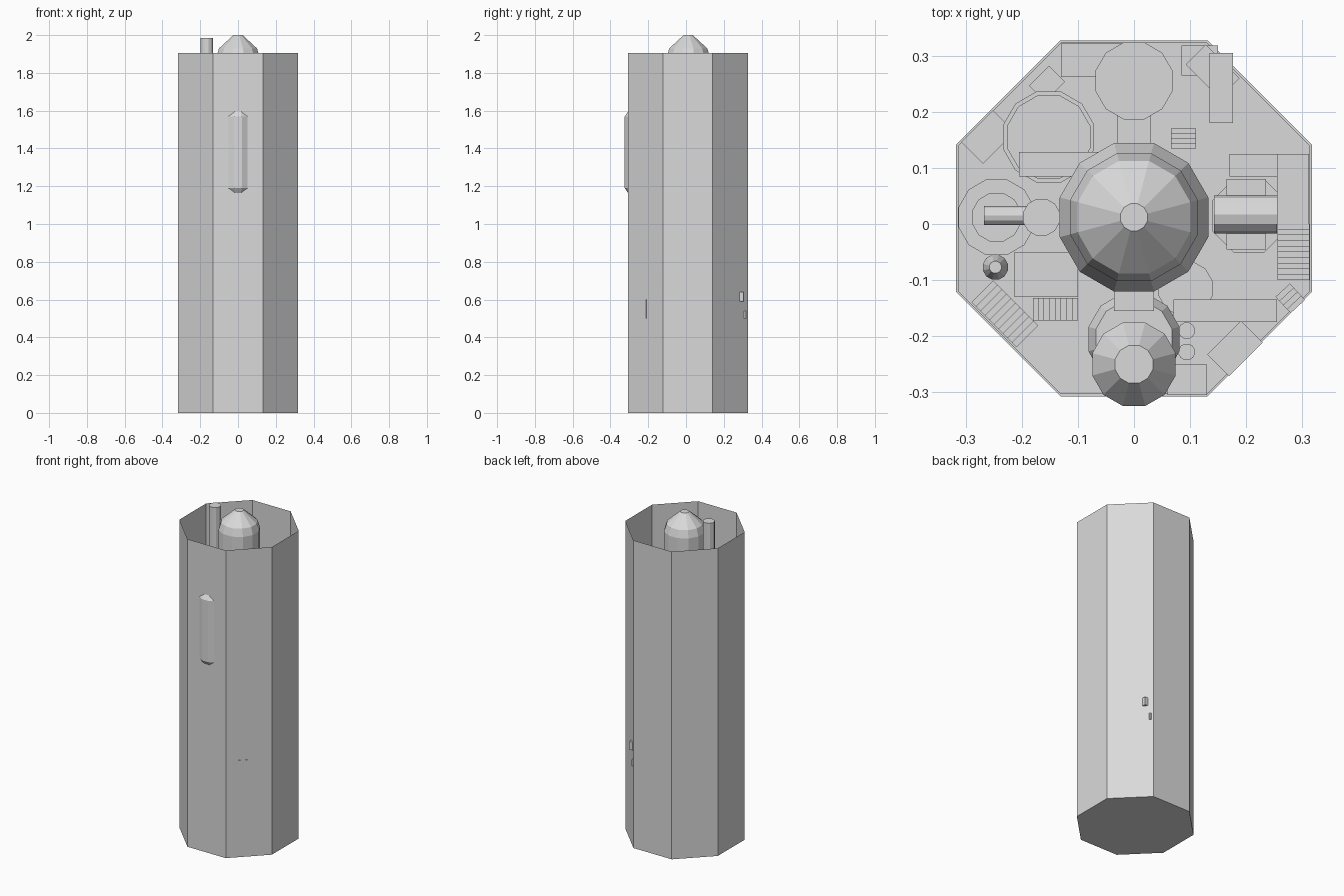
import bpy, bmesh, math
from mathutils import Matrix

if "Cube" in bpy.data.objects:
    bpy.data.objects.remove(bpy.data.objects["Cube"])

grey = bpy.data.materials.new("plain grey")
grey.diffuse_color = (0.7, 0.7, 0.7, 1)
grey.use_nodes = True
grey.node_tree.nodes["Principled BSDF"].inputs["Base Color"].default_value = grey.diffuse_color


def finish(bm, name):
    me = bpy.data.meshes.new(name)
    bmesh.ops.recalc_face_normals(bm, faces=bm.faces)
    bm.to_mesh(me)
    bm.free()
    me.materials.append(grey)
    ob = bpy.data.objects.new(name, me)
    bpy.context.collection.objects.link(ob)
    return ob


def lathe(name, x, y, profile, sides=12, cap_top=True):
    """Faceted turned solid from (radius, z) pairs, bottom to top."""
    bm = bmesh.new()
    rings = []
    for r, z in profile:
        ring = []
        for i in range(sides):
            a = 2 * math.pi * (i + 0.5) / sides
            ring.append(bm.verts.new((x + r * math.cos(a), y + r * math.sin(a), z)))
        rings.append(ring)
    for lo, hi in zip(rings, rings[1:]):
        for i in range(sides):
            j = (i + 1) % sides
            bm.faces.new((lo[i], lo[j], hi[j], hi[i]))
    bm.faces.new(rings[0][::-1])
    if cap_top:
        bm.faces.new(rings[-1])
    return finish(bm, name)


def box(name, x0, x1, y0, y1, z0, z1, turn=0):
    bm = bmesh.new()
    bmesh.ops.create_cube(bm, size=1)
    m = (Matrix.Translation(((x0 + x1) / 2, (y0 + y1) / 2, (z0 + z1) / 2))
         @ Matrix.Rotation(math.radians(turn), 4, 'Z')
         @ Matrix.Diagonal((x1 - x0, y1 - y0, z1 - z0, 1)))
    bm.transform(m)
    return finish(bm, name)


def rod(name, x0, x1, y, z, r, sides=12):
    bm = bmesh.new()
    bmesh.ops.create_cone(bm, cap_ends=True, segments=sides, radius1=r, radius2=r, depth=x1 - x0)
    bm.transform(Matrix.Translation(((x0 + x1) / 2, y, z)) @ Matrix.Rotation(math.pi / 2, 4, 'Y'))
    return finish(bm, name)


def stairs(name, start, end, width, z0, z1, steps):
    """Row of treads climbing from start to end."""
    dx, dy = end[0] - start[0], end[1] - start[1]
    length = math.hypot(dx, dy)
    rot = Matrix.Rotation(math.atan2(dy, dx), 4, 'Z')
    bm = bmesh.new()
    rise = (z1 - z0) / steps
    for i in range(steps):
        t = (i + 0.5) / steps
        m = (Matrix.Translation((start[0] + dx * t, start[1] + dy * t, z0 + rise * (i + 0.5)))
             @ rot @ Matrix.Diagonal((length / steps, width, rise, 1)))
        bmesh.ops.create_cube(bm, size=1, matrix=m)
    return finish(bm, name)


# Octagonal shaft, open at the top, with the deck inside
CY = 0.01
R8 = 0.317 / math.cos(math.pi / 8)
lathe("shaft_wall", 0, CY, [(R8, 0), (R8, 1.905)], 8, cap_top=False)
FLOOR = 0.5
lathe("deck", 0, CY, [(R8 - 0.004, FLOOR - 0.02), (R8 - 0.004, FLOOR)], 8)

# Central vessel with faceted nose
lathe("central_vessel", 0, 0.012,
      [(0.137, FLOOR), (0.137, 1.55), (0.118, 1.6), (0.118, 1.885),
       (0.104, 1.93), (0.025, 2.0)])

# Front tank that breaks through the wall, and its base
lathe("front_tank", 0, -0.25,
      [(0.035, 1.13), (0.077, 1.19), (0.077, 1.57), (0.035, 1.63)])
lathe("front_tank_base", 0, -0.205, [(0.084, FLOOR), (0.084, 1.0), (0.07, 1.03)])
box("front_bracket", -0.036, 0.036, -0.155, -0.1, 1.33, 1.43)

# Remaining side vessels and their links
lathe("back_tank", 0, 0.255, [(0.071, FLOOR), (0.071, 1.0)])
box("back_link", -0.03, 0.03, 0.13, 0.2, 0.9, 0.98)
lathe("left_tank", -0.245, 0.012, [(0.07, FLOOR), (0.07, 0.7), (0.045, 0.7), (0.045, 0.75)])
lathe("right_base", 0.205, 0.015, [(0.071, FLOOR), (0.071, 0.58)], 8)
lathe("open_tank", -0.152, 0.155, [(0.084, FLOOR), (0.084, 0.72), (0.076, 0.72), (0.076, 0.7)])
lathe("small_tank", 0.092, -0.115, [(0.05, FLOOR), (0.05, 0.64)])

# Chimney pipe with a horizontal feed
lathe("chimney", -0.165, 0.012, [(0.034, FLOOR), (0.034, 1.985)])
rod("feed_pipe", -0.267, -0.165, 0.015, 0.8, 0.017)

# Machine on the right base
rod("machine_drum", 0.143, 0.255, 0.017, 0.64, 0.034)
box("machine_block", 0.165, 0.235, -0.045, 0.08, 0.56, 0.64)

# Walkways
box("right_walkway", 0.255, 0.312, 0.0, 0.125, 0.68, 0.7)
box("front_walkway", 0.07, 0.255, -0.175, -0.135, 0.66, 0.68)
box("left_walkway", -0.205, -0.01, 0.085, 0.128, 0.78, 0.8)
box("back_walkway", -0.13, 0.0, 0.262, 0.322, 0.68, 0.7)
box("front_platform", 0.06, 0.13, -0.305, -0.25, 0.5, 0.56)
box("left_platform", -0.213, -0.1, -0.13, -0.05, 0.5, 0.57)
box("right_shelf", 0.17, 0.255, 0.085, 0.125, 0.5, 0.62)

# Flights of steps
stairs("right_steps", (0.284, -0.1), (0.284, 0.0), 0.057, 0.6, 0.7, 10)
stairs("corner_steps", (0.265, -0.118), (0.292, -0.147), 0.035, 0.67, 0.71, 4)
stairs("left_steps", (-0.19, -0.2), (-0.27, -0.12), 0.055, 0.5, 0.62, 10)
stairs("front_steps", (-0.1, -0.152), (-0.18, -0.152), 0.04, 0.5, 0.57, 8)
stairs("back_steps", (0.088, 0.135), (0.088, 0.17), 0.045, 0.5, 0.54, 4)

# Corner crates
for i, (x, y, w, d, turn) in enumerate([
        (-0.26, 0.155, 0.08, 0.055, 45), (-0.155, 0.25, 0.05, 0.04, 45),
        (0.14, 0.272, 0.085, 0.05, -45), (0.18, -0.222, 0.085, 0.055, 45)]):
    box(f"corner_crate_{i + 1}", x - w / 2, x + w / 2, y - d / 2, y + d / 2, 0.5, 0.6, turn)
box("back_crate", 0.135, 0.176, 0.18, 0.305, 0.59, 0.64)
box("back_crate_foot", 0.085, 0.15, 0.265, 0.318, 0.5, 0.54)

# Small bottles
lathe("left_bottle", -0.247, -0.077, [(0.023, FLOOR), (0.023, 0.58), (0.011, 0.62)])
for i, y in enumerate((-0.19, -0.228)):
    lathe(f"small_pipe_{i + 1}", 0.094, y, [(0.015, FLOOR), (0.015, 0.6)])
